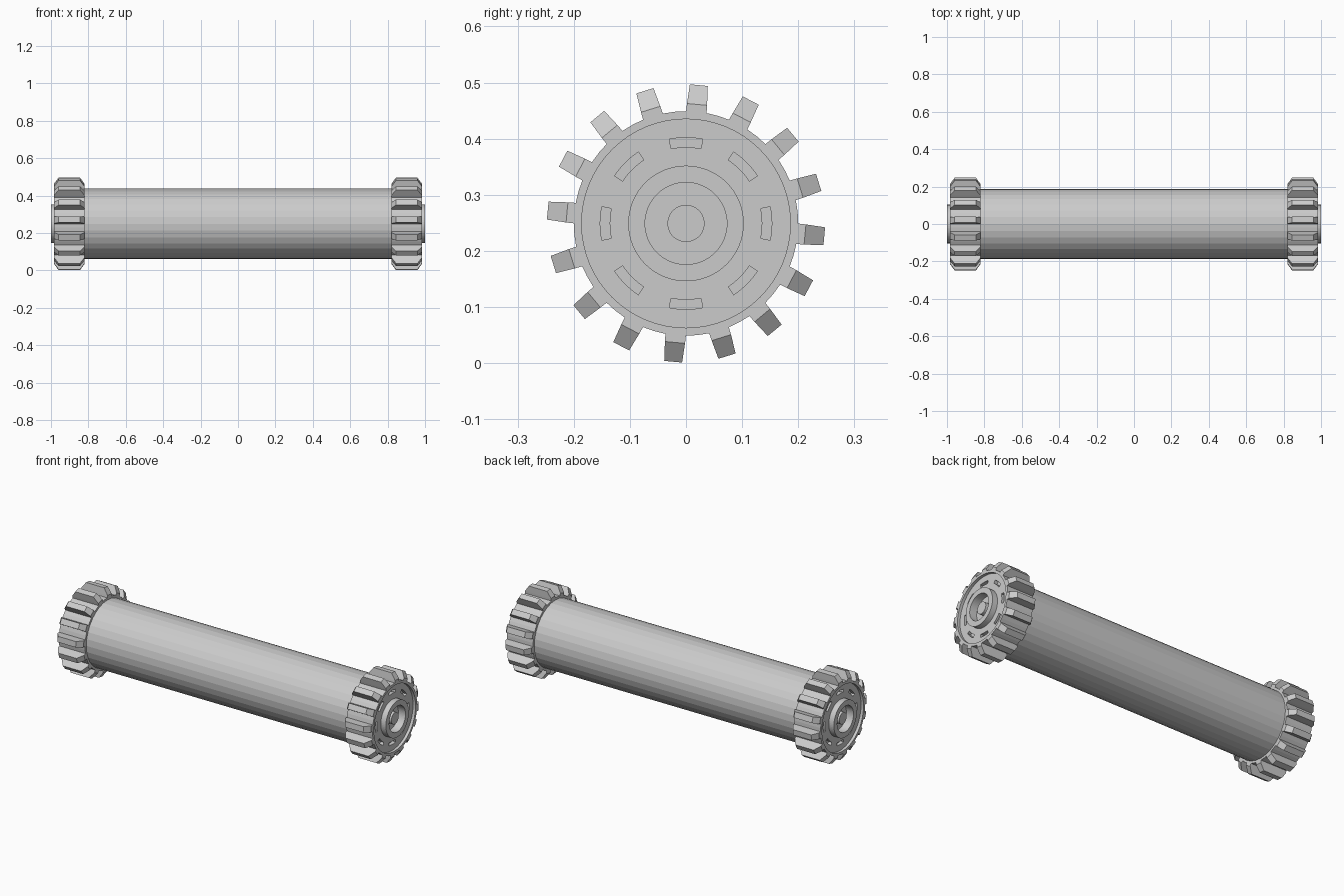
import bpy, bmesh, math
from math import sin, cos, pi, radians

if "Cube" in bpy.data.objects:
    bpy.data.objects.remove(bpy.data.objects["Cube"])

CZ = 0.249      # height of the roller axis


def add_object(name, bm):
    bmesh.ops.recalc_face_normals(bm, faces=bm.faces)
    me = bpy.data.meshes.new(name)
    bm.to_mesh(me)
    bm.free()
    ob = bpy.data.objects.new(name, me)
    ob.location.z = CZ
    bpy.context.collection.objects.link(ob)
    return ob


def lathe(profile, n):
    """Revolve (x, radius) points about the x axis; radius 0 ends are closed."""
    bm = bmesh.new()
    rings = []
    for x, r in profile:
        k = 1 if r == 0 else n
        rings.append([bm.verts.new((x, r * cos(2 * pi * i / n), r * sin(2 * pi * i / n)))
                      for i in range(k)])
    for a, b in zip(rings, rings[1:]):
        for i in range(n):
            j = (i + 1) % n
            if len(a) == 1:
                bm.faces.new((a[0], b[i], b[j]))
            elif len(b) == 1:
                bm.faces.new((a[i], a[j], b[0]))
            else:
                bm.faces.new((a[i], a[j], b[j], b[i]))
    return bm


def wheel(side):
    tag = "right" if side > 0 else "left"
    # wheel disc with recessed face, raised hub ring, bearing cup and axle pin
    prof = [(0.82, 0), (0.82, 0.2), (0.984, 0.2), (0.984, 0.186), (0.968, 0.186),
            (0.968, 0.153), (0.968, 0.136), (0.968, 0.103), (1.0, 0.103),
            (1.0, 0.073), (0.955, 0.073), (0.955, 0.033), (0.985, 0.033), (0.985, 0)]
    bm = lathe([(side * x, r) for x, r in prof], 64)
    bmesh.ops.recalc_face_normals(bm, faces=bm.faces)
    # eight arc slots sunk into the face
    slots = []
    for f in bm.faces:
        c = f.calc_center_median()
        r = math.hypot(c.y, c.z)
        a = (math.degrees(math.atan2(c.z, c.y)) + 22.5) % 45 - 22.5
        if abs(abs(c.x) - 0.968) < 1e-4 and 0.138 < r < 0.151 and abs(a) < 11.25:
            slots.append(f)
    ext = bmesh.ops.extrude_face_region(bm, geom=slots)["geom"]
    bmesh.ops.delete(bm, geom=slots, context='FACES')
    for v in ext:
        if isinstance(v, bmesh.types.BMVert):
            v.co.x -= side * 0.02
    add_object(tag + "_wheel", bm)

    # sixteen tapered teeth with bevelled ends
    bm = bmesh.new()
    levels = [(0.192, 0.0185, 0.82, 0.984), (0.213, 0.018, 0.82, 0.984),
              (0.2475, 0.016, 0.845, 0.959)]
    for k in range(16):
        a = radians(84.7 + 22.5 * k)
        rings = []
        for r, w, x0, x1 in levels:
            rings.append([bm.verts.new((side * x, r * cos(a) - t * sin(a), r * sin(a) + t * cos(a)))
                          for x, t in ((x0, -w), (x1, -w), (x1, w), (x0, w))])
        for lo, hi in zip(rings, rings[1:]):
            for i in range(4):
                j = (i + 1) % 4
                bm.faces.new((lo[i], lo[j], hi[j], hi[i]))
        bm.faces.new(rings[0][::-1])
        bm.faces.new(rings[-1])
    add_object(tag + "_teeth", bm)


# long roller drum
add_object("roller_drum", lathe([(-0.83, 0), (-0.83, 0.188), (0.83, 0.188), (0.83, 0)], 32))
for s in (-1, 1):
    wheel(s)
